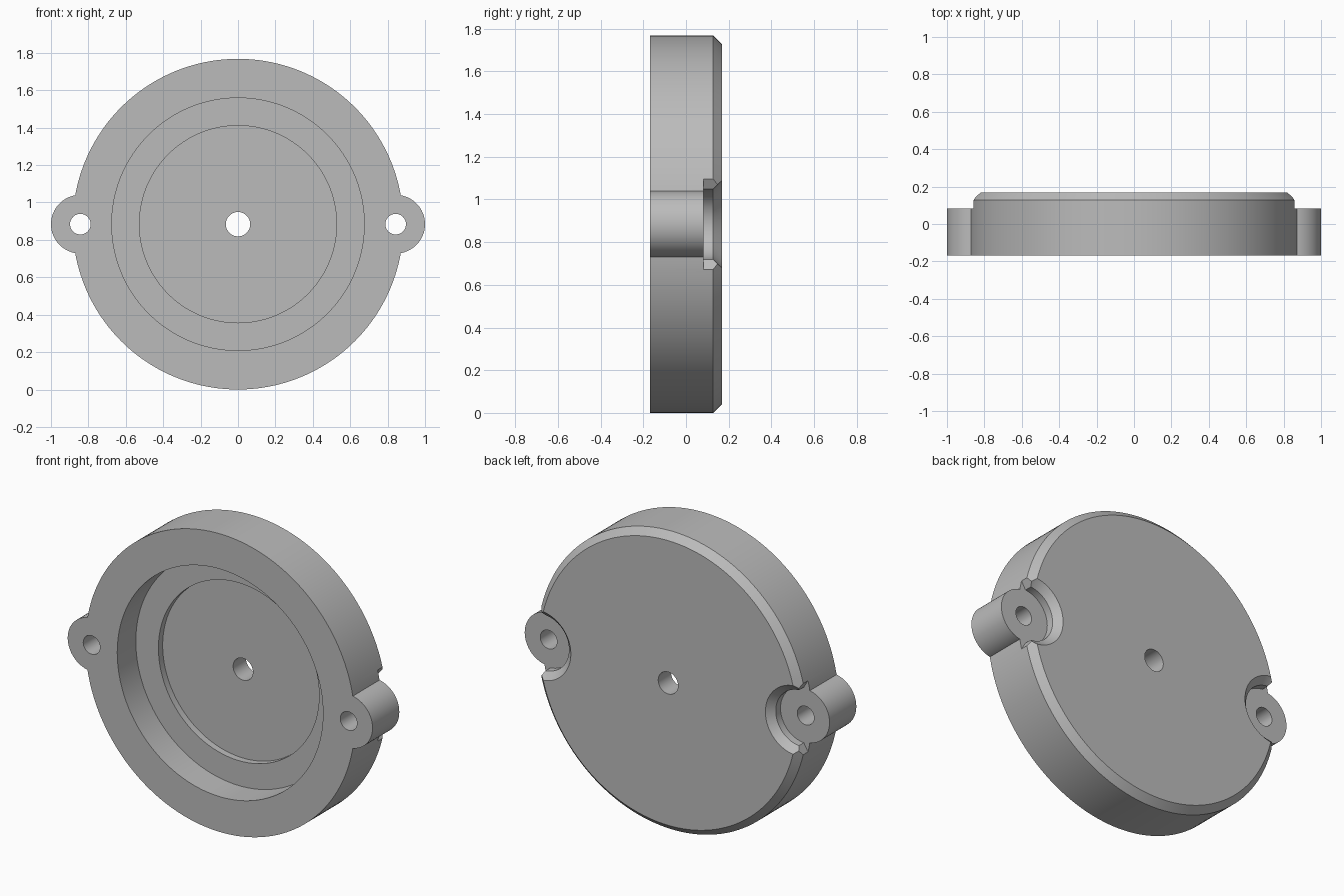
import bpy, bmesh, math
from mathutils import Vector

if "Cube" in bpy.data.objects:
    bpy.data.objects.remove(bpy.data.objects["Cube"], do_unlink=True)

R = 0.884          # body radius, also the height of its axis
H = 0.1675         # half thickness
CH = 0.04          # chamfer width
EAR_X, EAR_R, EAR_BACK = 0.843, 0.157, 0.083
POCKET_R = 0.165

grey = bpy.data.materials.new("plain grey")
grey.use_nodes = True
grey.diffuse_color = (0.5, 0.5, 0.5, 1)
grey.node_tree.nodes["Principled BSDF"].inputs["Base Color"].default_value = (0.5, 0.5, 0.5, 1)


def finish(name, bm):
    bmesh.ops.recalc_face_normals(bm, faces=bm.faces)
    mesh = bpy.data.meshes.new(name)
    bm.to_mesh(mesh)
    bm.free()
    mesh.materials.append(grey)
    obj = bpy.data.objects.new(name, mesh)
    bpy.context.collection.objects.link(obj)
    return obj


def lathe(name, profile, x=0, segments=64, hollow=False):
    """Turn (radius, y) points around an axis parallel to y."""
    bm = bmesh.new()
    rings = []
    for r, y in profile:
        angles = [2 * math.pi * i / segments for i in range(segments)]
        rings.append([bm.verts.new((x + r * math.cos(a), y, R + r * math.sin(a))) for a in angles])
    pairs = list(zip(rings, rings[1:]))
    if hollow:
        pairs.append((rings[-1], rings[0]))
    else:
        bm.faces.new(rings[0])
        bm.faces.new(rings[-1])
    for a, b in pairs:
        for i in range(segments):
            j = (i + 1) % segments
            bm.faces.new((a[i], a[j], b[j], b[i]))
    return finish(name, bm)


def prism(name, outline, y0, y1):
    """Extrude an (x, z) outline along y."""
    bm = bmesh.new()
    face = bm.faces.new([bm.verts.new((x, y0, z)) for x, z in outline])
    new = bmesh.ops.extrude_face_region(bm, geom=[face])["geom"]
    verts = [g for g in new if isinstance(g, bmesh.types.BMVert)]
    bmesh.ops.translate(bm, verts=verts, vec=Vector((0, y1 - y0, 0)))
    return finish(name, bm)


def combine(target, tool, operation):
    tool.hide_render = True
    mod = target.modifiers.new("combine", "BOOLEAN")
    mod.operation = operation
    mod.solver = "EXACT"
    mod.object = tool
    bpy.context.view_layer.objects.active = target
    bpy.ops.object.modifier_apply(modifier=mod.name)
    bpy.data.objects.remove(tool, do_unlink=True)


# Round cover: stepped front recess, centre hole, chamfered back rim
cover = lathe("round_cover", [
    (0.065, 0.047), (0.527, 0.047), (0.527, 0.007), (0.675, 0.007), (0.675, -H),
    (R, -H), (R, H - CH), (R - CH, H), (0.065, H)], segments=160, hollow=True)

for side in (1, -1):
    x = side * EAR_X
    # Screw pocket with chamfered lip
    pocket = lathe("pocket_cutter", [
        (POCKET_R, EAR_BACK), (POCKET_R, H - CH), (POCKET_R + 2 * CH, H + CH)], x)
    combine(cover, pocket, "DIFFERENCE")
    # Bevelled corners where the pocket breaks through the rim
    for up in (1, -1):
        outline = [(0.83, 0.163), (0.858, 0.211), (0.92, 0.24), (0.92, 0.13), (0.83, 0.13)]
        corner = prism("corner_cutter", [(side * px, R + up * pz) for px, pz in outline],
                       EAR_BACK, H + CH)
        combine(cover, corner, "DIFFERENCE")

for side in (1, -1):
    x = side * EAR_X
    # Mounting ear with a through hole
    combine(cover, lathe("ear", [(EAR_R, -H), (EAR_R, EAR_BACK)], x), "UNION")
    combine(cover, lathe("ear_drill", [(0.055, -1), (0.055, 1)], x, 48), "DIFFERENCE")

# Smooth curved walls, crisp edges
bpy.ops.object.select_all(action="DESELECT")
cover.select_set(True)
bpy.context.view_layer.objects.active = cover
bpy.ops.object.shade_smooth_by_angle(angle=math.radians(25))
